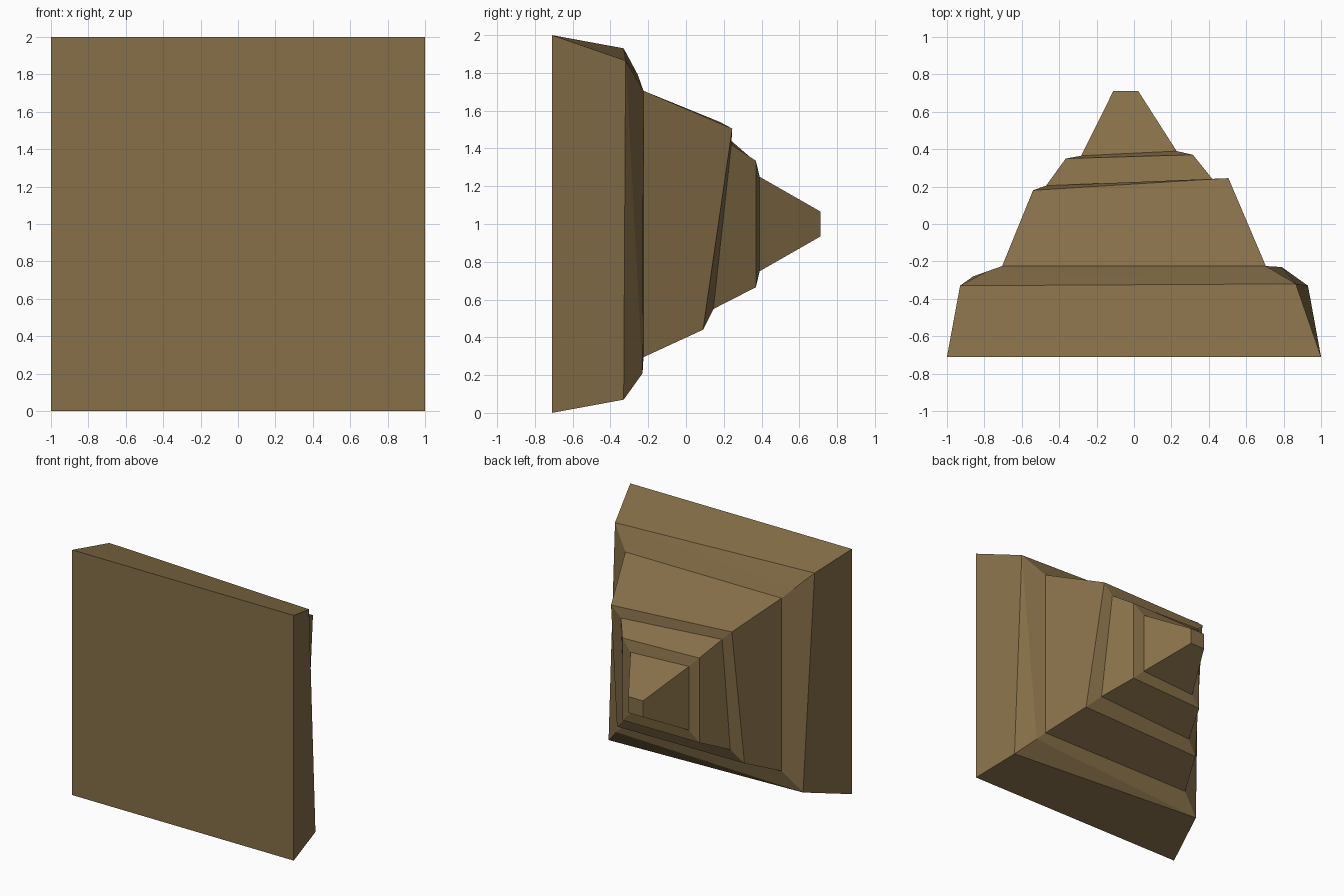
import bpy
import bmesh

if "Cube" in bpy.data.objects:
    bpy.data.objects.remove(bpy.data.objects["Cube"])

# One flat brown for the whole body
brown = bpy.data.materials.new("earth_brown")
brown.diffuse_color = (0.24, 0.16, 0.066, 1)
brown.use_nodes = True
brown.node_tree.nodes["Principled BSDF"].inputs["Base Color"].default_value = brown.diffuse_color


def ring(ur, ul, ll, lr, shift=0.0):
    """Four corners as (half width, y); shift slides the ring in x."""
    signs = ((1, 1), (-1, 1), (-1, -1), (1, -1))
    return [(sx * d + shift, y, 1 + sz * d)
            for (d, y), (sx, sz) in zip((ur, ul, ll, lr), signs)]


# Tapering tiers from the wide front plate to the small back tip
rings = [
    ring(*[(1.0, -0.71)] * 4),
    ring((0.865, -0.32), (0.93, -0.33), (0.86, -0.28), (0.93, -0.33)),
    ring((0.865, -0.32), (0.79, -0.255), (0.86, -0.28), (0.79, -0.23)),
    ring(*[(0.705, -0.225)] * 4),
    ring((0.505, 0.245), (0.54, 0.18), (0.57, 0.06), (0.56, 0.09)),
    ring((0.42, 0.24), (0.47, 0.205), (0.47, 0.10), (0.45, 0.145)),
    ring((0.335, 0.37), (0.345, 0.35), (0.345, 0.35), (0.335, 0.37), -0.02),
    ring((0.25, 0.39), (0.26, 0.365), (0.26, 0.365), (0.25, 0.39), -0.022),
    ring(*[(0.066, 0.712)] * 4, -0.044),
]

bm = bmesh.new()
loops = [[bm.verts.new(p) for p in r] for r in rings]
for a, b in zip(loops, loops[1:]):
    for i in range(4):
        j = (i + 1) % 4
        bm.faces.new((a[i], a[j], b[j], b[i]))
# Front plate and tip caps
bm.faces.new(loops[0])
bm.faces.new(loops[-1])
bmesh.ops.remove_doubles(bm, verts=bm.verts, dist=0.0005)
bmesh.ops.recalc_face_normals(bm, faces=bm.faces)

mesh = bpy.data.meshes.new("stepped_pyramid")
bm.to_mesh(mesh)
bm.free()
mesh.materials.append(brown)
body = bpy.data.objects.new("stepped_pyramid", mesh)
bpy.context.collection.objects.link(body)
